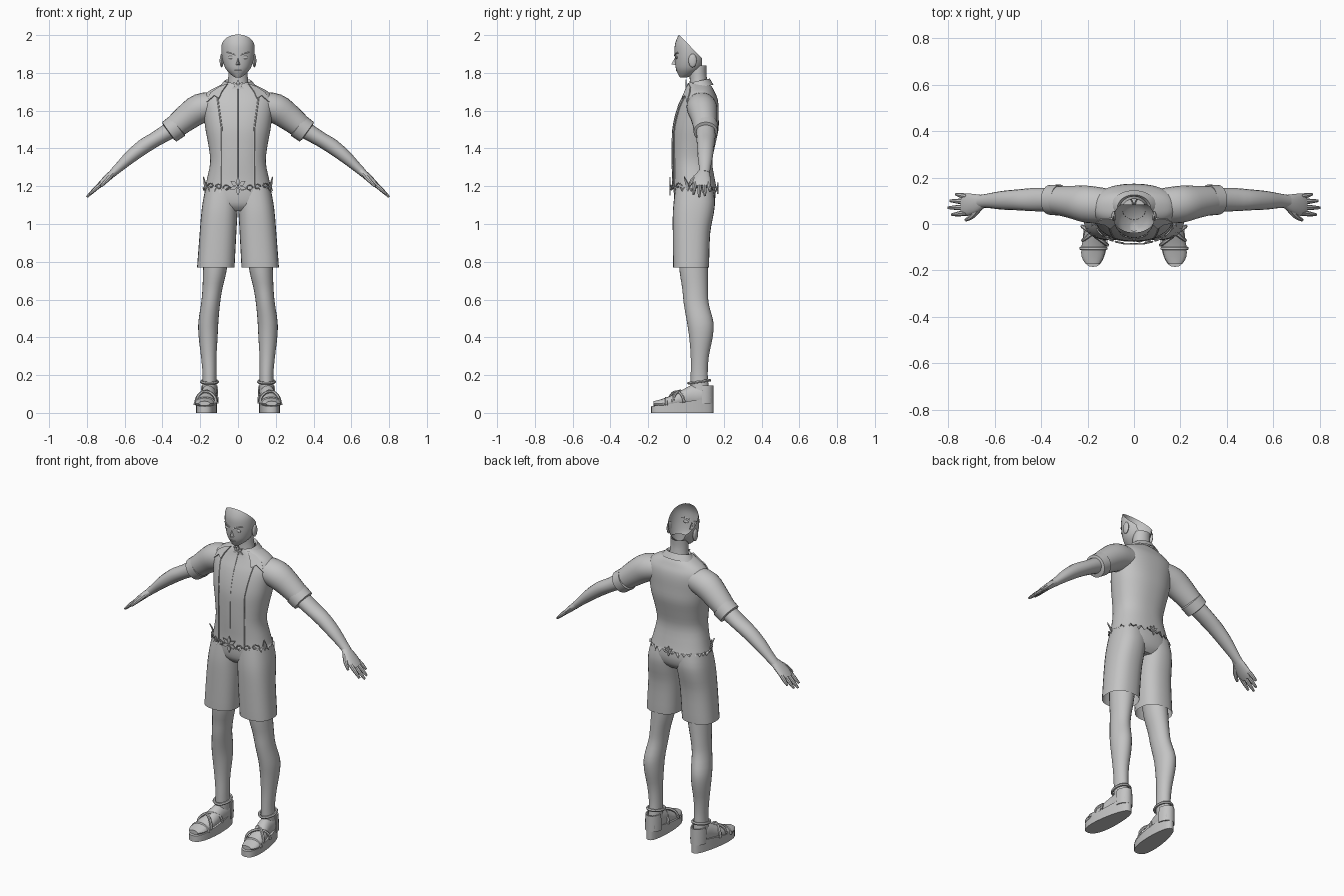
import bpy, bmesh, math, random
from mathutils import Vector

if "Cube" in bpy.data.objects:
    bpy.data.objects.remove(bpy.data.objects["Cube"])

random.seed(4)
grey = bpy.data.materials.new("plain_grey")
grey.diffuse_color = (0.55, 0.55, 0.55, 1)
grey.use_nodes = True
grey.node_tree.nodes["Principled BSDF"].inputs["Base Color"].default_value = grey.diffuse_color


def finish(name, bm):
    bmesh.ops.recalc_face_normals(bm, faces=bm.faces)
    me = bpy.data.meshes.new(name)
    bm.to_mesh(me)
    bm.free()
    ob = bpy.data.objects.new(name, me)
    bpy.context.collection.objects.link(ob)
    me.materials.append(grey)
    return ob


def smooth_rows(rows, k=3):
    """Catmull-Rom resampling of section rows."""
    out = []
    for i in range(len(rows) - 1):
        a, b = rows[max(i - 1, 0)], rows[i]
        c, d = rows[i + 1], rows[min(i + 2, len(rows) - 1)]
        for j in range(k):
            t = j / k
            out.append([q + .5 * t * (r - p + t * (2 * p - 5 * q + 4 * r - s + t * (3 * (q - r) + s - p)))
                        for p, q, r, s in zip(a, b, c, d)])
    return out + [list(rows[-1])]


def skin(name, rings, caps=(False, False)):
    bm = bmesh.new()
    vs = [[bm.verts.new(p) for p in r] for r in rings]
    n = len(vs[0])
    for a, b in zip(vs, vs[1:]):
        for i in range(n):
            bm.faces.new((a[i], a[(i + 1) % n], b[(i + 1) % n], b[i]))
    for r, c in zip((vs[0], vs[-1]), caps):
        if c:
            bm.faces.new(r)
    return finish(name, bm)


def oval(c, u, v, n=24, p=2.0):
    pts = []
    for i in range(n):
        a = 2 * math.pi * i / n
        x, y = math.cos(a), math.sin(a)
        pts.append(Vector(c) + Vector(u) * math.copysign(abs(x) ** (2 / p), x)
                   + Vector(v) * math.copysign(abs(y) ** (2 / p), y))
    return pts


def upright(rows, n=24, p=2.0):
    """Rows of z, x, y, x radius, y radius."""
    return [oval((x, y, z), (rx, 0, 0), (0, ry, 0), n, p) for z, x, y, rx, ry in smooth_rows(rows)]


def limb(name, rows, n=16, caps=(True, True), k=3):
    """Rows of x, y, z, depth radius, thickness radius along a path."""
    rows = smooth_rows(rows, k)
    rings = []
    for i, (x, y, z, ry, rn) in enumerate(rows):
        d = Vector(rows[min(i + 1, len(rows) - 1)][:3]) - Vector(rows[max(i - 1, 0)][:3])
        d.normalize()
        w = (Vector((0, 1, 0)) - d * d.y).normalized()
        rings.append(oval((x, y, z), w * ry, d.cross(w) * rn, n))
    return skin(name, rings, caps)


def tube(name, pts, r, cyclic=False):
    cu = bpy.data.curves.new(name, 'CURVE')
    cu.dimensions, cu.bevel_depth, cu.bevel_resolution = '3D', r, 1
    sp = cu.splines.new('POLY')
    sp.points.add(len(pts) - 1)
    for q, p in zip(sp.points, pts):
        q.co = (*p, 1)
    sp.use_cyclic_u = cyclic
    ob = bpy.data.objects.new(name, cu)
    bpy.context.collection.objects.link(ob)
    cu.materials.append(grey)


def plate(name, pts, thick=0.006):
    bm = bmesh.new()
    bm.faces.new([bm.verts.new(p) for p in pts])
    m = finish(name, bm).modifiers.new("thickness", 'SOLIDIFY')
    m.thickness, m.offset = thick, 0


def ball(name, c, s):
    bm = bmesh.new()
    bmesh.ops.create_uvsphere(bm, u_segments=16, v_segments=10, radius=1)
    for v in bm.verts:
        v.co = Vector(c) + Vector(a * b for a, b in zip(v.co, s))
    finish(name, bm)


# Shirt body with a torn, jagged hem
TORSO = [(1.19, 0, .045, .176, .118), (1.24, 0, .04, .164, .112), (1.33, 0, .032, .147, .107),
         (1.42, 0, .04, .157, .115), (1.5, 0, .05, .172, .122), (1.57, 0, .057, .181, .116),
         (1.63, 0, .066, .188, .106), (1.67, 0, .072, .183, .093), (1.7, 0, .072, .16, .079),
         (1.725, 0, .07, .115, .068), (1.745, 0, .065, .07, .056)]
rings = upright(TORSO, 64, 2.3)
hem = []
for i, p in enumerate(rings[0]):
    f = random.uniform(1.0, 1.08)
    hem.append(Vector((p.x * f, .045 + (p.y - .045) * f, p.z + (-.03 if i % 2 else .01) * random.uniform(.3, 1))))
skin("shirt", [hem] + rings)


def front_y(x, z):
    """Front surface of the shirt."""
    for a, b in zip(TORSO, TORSO[1:]):
        if a[0] <= z <= b[0]:
            t = (z - a[0]) / (b[0] - a[0])
            cy, rx, ry = (a[i] + t * (b[i] - a[i]) for i in (2, 3, 4))
            return cy - ry * max(0, 1 - min(1, abs(x) / rx) ** 2.3) ** (1 / 2.3)
    return 0.01


def ornament(name, c, s):
    """Leafy crest made of pointed petals and side scrolls."""
    c = Vector(c)
    for ang in (90, 35, 145, -20, 200, -90):
        a = math.radians(ang)
        d, w = Vector((math.cos(a), 0, math.sin(a))) * s, Vector((-math.sin(a), 0, math.cos(a))) * s * .22
        plate(name + "_petal", [c, c + d * .5 + w, c + d, c + d * .5 - w])


# Shirt front seams, lapels, collar
tube("front_seam", [(0, front_y(0, z), z) for z in [1.2 + .027 * i for i in range(20)]], .002)
for s in (1, -1):
    edge = []
    for i in range(20):
        z = 1.2 + .026 * i
        x = .085 + max(0, z - 1.5) * .14
        edge.append((s * x, front_y(x, z) - .001, z))
    tube("shirt_edge", edge, .004)
    plate("lapel", [(s * x, front_y(x, z) - .008, z) for x, z in
                    ((.055, 1.742), (.1, 1.725), (.145, 1.695), (.165, 1.645), (.125, 1.68), (.1, 1.665), (.085, 1.70))])
skin("collar", [oval((0, .075, 1.725), (.1, 0, 0), (0, .07, .012), 32),
                oval((0, .068, 1.758), (.072, 0, 0), (0, .058, .012), 32),
                oval((0, .068, 1.745), (.06, 0, 0), (0, .05, .012), 32)])
ornament("neck_crest", (0, .0, 1.73), .036)

# Hem crest and scrolls
ornament("hem_crest", (0, -.085, 1.2), .05)
for s in (1, -1):
    for k in range(3):
        cx, r = .06 + .042 * k, .02 - .002 * k
        pts = []
        for i in range(12):
            a, q = i * .5, r * (1 - i / 16)
            x = cx + q * math.cos(a)
            pts.append((s * x, front_y(x, 1.2) - .012, 1.19 + q * math.sin(a) + .006 * k))
        tube("hem_scroll", pts, .004)
    plate("hem_spike", [(s * .165, .0, 1.2), (s * .183, -.01, 1.25), (s * .178, .02, 1.2), (s * .17, .01, 1.17)])
ornament("back_crest", (0, .168, 1.19), .03)

# Neck and open-backed head
skin("neck", upright([(1.7, 0, .068, .062, .052), (1.76, 0, .066, .053, .046),
                      (1.8, 0, .063, .051, .045), (1.84, 0, .064, .05, .046)]))
head = skin("head", upright([(1.775, 0, -.014, .014, .018), (1.79, 0, .0, .036, .04), (1.82, 0, .014, .064, .067),
                             (1.86, 0, .022, .08, .08), (1.9, 0, .025, .087, .085), (1.94, 0, .026, .088, .086),
                             (1.97, 0, .03, .085, .083), (2.0, 0, .035, .077, .074), (2.03, 0, .04, .06, .058)], 32),
            (True, False))
bm = bmesh.new()
bm.from_mesh(head.data)
for co, no in (((0, -.034, 2.0), (0, .12, .115)), ((0, .085, 1.88), (0, 1, 0))):
    bmesh.ops.bisect_plane(bm, geom=bm.verts[:] + bm.edges[:] + bm.faces[:], plane_co=co, plane_no=no, clear_outer=True)
bm.to_mesh(head.data)
bm.free()

# Face
bm = bmesh.new()
a, b, c, d = [bm.verts.new(p) for p in ((0, -.056, 1.885), (-.014, -.052, 1.84), (0, -.078, 1.846), (.014, -.052, 1.84))]
for f in ((a, b, c), (a, c, d), (b, d, c)):
    bm.faces.new(f)
finish("nose", bm)
tube("mouth", [(-.018, -.047, 1.812), (0, -.051, 1.813), (.018, -.047, 1.812)], .003)
for s in (1, -1):
    ball("eye", (s * .036, -.049, 1.882), (.017, .006, .009))
    tube("brow", [(s * .012, -.06, 1.893), (s * .035, -.055, 1.903), (s * .06, -.04, 1.908)], .004)
    ball("ear", (s * .087, .035, 1.865), (.01, .022, .036))

for s in (1, -1):
    # Sleeve and rolled cuff
    limb("sleeve", [(s * .12, .078, 1.63, .075, .07), (s * .2, .085, 1.612, .08, .078), (s * .27, .095, 1.565, .07, .071),
                    (s * .355, .104, 1.496, .059, .058)], 24, (False, False))
    limb("cuff", [(s * .318, .103, 1.522, .056, .054), (s * .32, .103, 1.52, .067, .066),
                  (s * .364, .104, 1.488, .064, .064), (s * .368, .104, 1.485, .046, .046)], 24, (True, True), 1)
    # Arm, palm, fingers and thumb
    limb("arm", [(s * .34, .104, 1.507, .05, .047), (s * .43, .105, 1.453, .05, .04), (s * .5, .104, 1.41, .045, .04),
                 (s * .57, .102, 1.355, .04, .034), (s * .63, .1, 1.3, .031, .025), (s * .665, .097, 1.268, .028, .021)])
    limb("palm", [(s * .65, .098, 1.28, .028, .02), (s * .685, .088, 1.25, .042, .019),
                  (s * .72, .083, 1.217, .048, .016), (s * .74, .083, 1.198, .044, .012)])
    for y, ty, e in ((.118, .128, .768), (.096, .1, .792), (.072, .07, .8), (.048, .04, .785)):
        limb("finger", [(s * .72, y, 1.217, .012, .012), (s * (.72 + e) / 2, (y + ty) / 2, 1.217 - (e - .72) * .45, .011, .011),
                        (s * e, ty, 1.217 - (e - .72) * .92, .006, .006)], 8)
    limb("thumb", [(s * .668, .07, 1.262, .016, .014), (s * .695, .036, 1.232, .013, .012), (s * .725, .017, 1.2, .007, .007)], 8)

    # Shorts leg
    skin("shorts_leg", upright([(.785, s * .117, .027, .098, .094), (.78, s * .117, .027, .099, .095),
                                (.95, s * .106, .029, .097, .099), (1.05, s * .099, .038, .096, .108),
                                (1.12, s * .092, .044, .094, .109), (1.2, s * .082, .043, .088, .098)], 28, 2.4))
    # Leg
    skin("leg", upright([(.1, s * .152, .075, .038, .05), (.2, s * .151, .07, .036, .045), (.3, s * .155, .073, .041, .048),
                         (.4, s * .158, .079, .05, .062), (.48, s * .157, .075, .053, .07), (.58, s * .145, .054, .05, .066),
                         (.66, s * .135, .048, .053, .068), (.75, s * .123, .041, .062, .075), (.9, s * .11, .035, .07, .08)]))
    # Foot, sections running from toe to heel
    rows = [(-.172, .178, .05, .03, .012), (-.14, .178, .05, .048, .02), (-.09, .174, .055, .051, .032),
            (-.03, .166, .07, .046, .046), (.03, .157, .085, .041, .062), (.09, .152, .09, .041, .062), (.132, .15, .08, .03, .045)]
    skin("foot", [oval((s * x, y, z), (rx, 0, 0), (0, 0, rz), 16) for y, x, z, rx, rz in smooth_rows(rows)], (True, True))
    # Wedge sole
    low, mid, top = [], [], []
    for i in range(32):
        a = 2 * math.pi * i / 32
        y = -.02 - .165 * math.cos(a)
        t = (.145 - y) / .33
        x = .15 + .027 * t + (.043 + .02 * t) * math.copysign(abs(math.sin(a)) ** .75, math.sin(a))
        h = .035 + .045 * (1 - t)
        low.append((s * x, y, 0))
        mid.append((s * x, y, h * .6))
        top.append((s * x, y, h))
    skin("sole", [low, mid, top], (True, True))
    # Sandal straps
    tube("ankle_strap", oval((s * .151, .07, .165), (.043, 0, 0), (0, .056, .008), 20), .008, True)
    for y, z, x, tilt in ((-.105, .056, .175, 0), (-.05, .068, .169, .04), (-.03, .072, .166, -.04)):
        pts = []
        for i in range(13):
            a = math.pi * i / 12
            q = math.cos(a)
            pts.append((s * (x + .054 * q), y + tilt * q, z - .015 + (.03 if y < -.1 else .047) * math.sin(a) * 1.25))
        tube("cross_strap", pts, .008)
    skin("heel_counter", [[(s * (.151 + r * math.cos(a)), .085 + .06 * math.sin(a), z)
                           for a in [math.pi * i / 12 for i in range(13)]] +
                          [(s * (.151 + (r - .006) * math.cos(a)), .085 + .052 * math.sin(a), z)
                           for a in [math.pi * (12 - i) / 12 for i in range(13)]]
                          for z, r in ((.05, .047), (.11, .046), (.145, .043))], (True, True))

# Shorts seat joining both legs
skin("shorts_seat", upright([(1.07, 0, .045, .1, .075), (1.1, 0, .045, .17, .1),
                             (1.15, 0, .046, .178, .11), (1.22, 0, .042, .165, .106)], 32, 2.4), (True, False))

# Convert curves and smooth everything while keeping sharp edges
bpy.ops.object.select_all(action='SELECT')
bpy.context.view_layer.objects.active = head
bpy.ops.object.convert(target='MESH')
bpy.ops.object.shade_smooth_by_angle(angle=math.radians(40))
